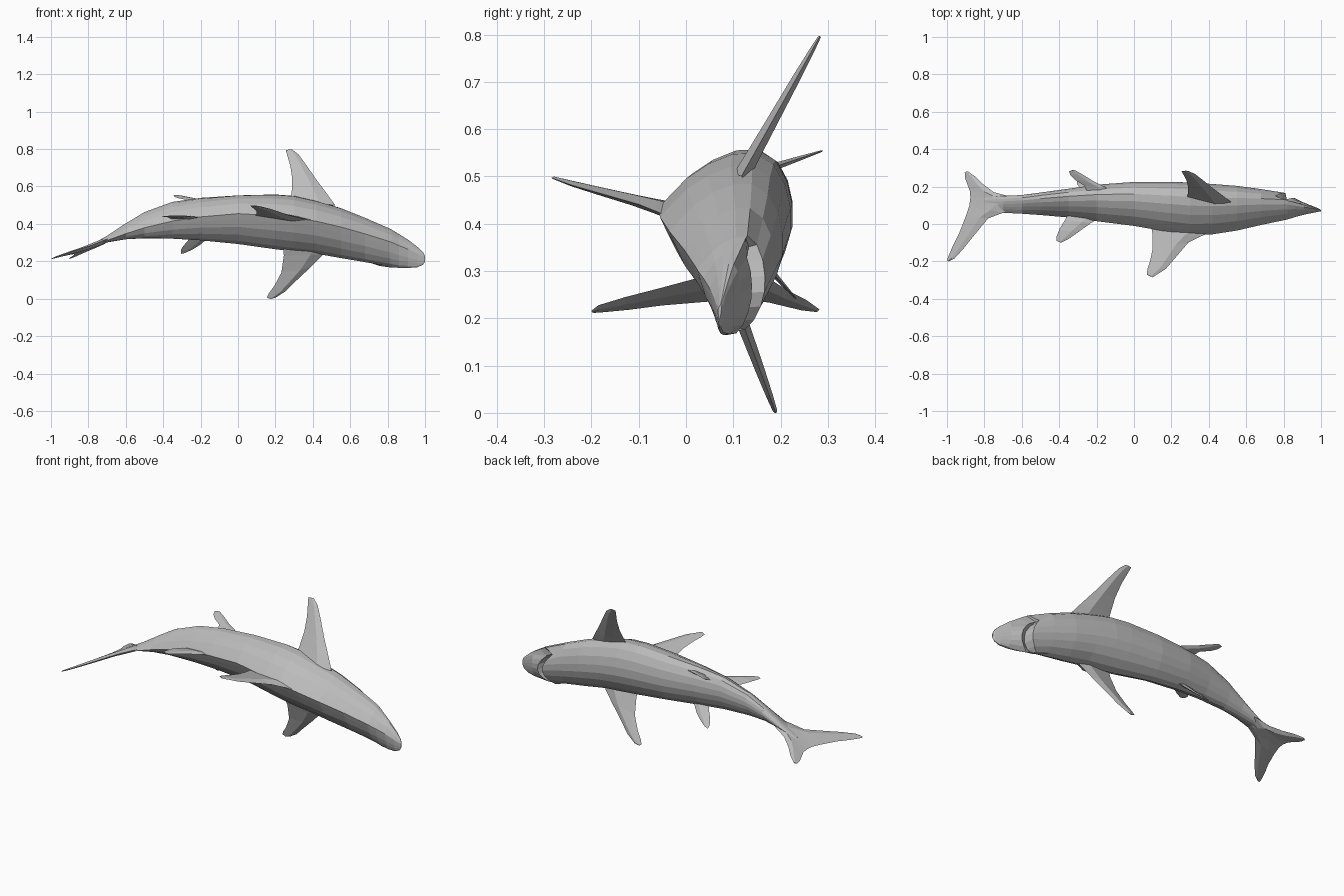
import bpy
import bmesh
from mathutils import Vector

cube = bpy.data.objects.get("Cube")
if cube:
    bpy.data.objects.remove(cube)

# One plain grey skin for the whole animal
grey = bpy.data.materials.new("grey_skin")
grey.use_nodes = True
COLOUR = (0.5, 0.5, 0.5, 1)
grey.diffuse_color = COLOUR
shader = next(n for n in grey.node_tree.nodes if n.type == "BSDF_PRINCIPLED")
shader.inputs["Base Color"].default_value = COLOUR
shader.inputs["Roughness"].default_value = 0.8


def loft(name, rings):
    """Skin a list of closed rings of points and cap both ends."""
    bm = bmesh.new()
    loops = [[bm.verts.new(p) for p in ring] for ring in rings]
    for a, b in zip(loops, loops[1:]):
        count = len(a)
        for i in range(count):
            j = (i + 1) % count
            bm.faces.new((a[i], a[j], b[j], b[i]))
    bm.faces.new(loops[0])
    bm.faces.new(loops[-1])
    bmesh.ops.recalc_face_normals(bm, faces=bm.faces)
    mesh = bpy.data.meshes.new(name)
    bm.to_mesh(mesh)
    bm.free()
    mesh.materials.append(grey)
    obj = bpy.data.objects.new(name, mesh)
    bpy.context.collection.objects.link(obj)
    return obj


# Body section: u runs from the back ridge (-1) to the belly (1), v is the half width
HALF = [(-1, 0), (-.86, .2), (-.65, .48), (-.35, .74), (-.02, .93),
        (.3, 1), (.6, .89), (.82, .63), (.95, .32), (1, 0)]
SECTION = HALF + [(u, -v) for u, v in HALF[-2:0:-1]]

# x, lowest z, highest z, back y, belly y, depth of mouth opening
STATIONS = [
    (-.8, .265, .28, .08, .14, 0), (-.7, .3, .335, .06, .15, 0),
    (-.6, .315, .4, .055, .155, 0), (-.5, .32, .46, .048, .168, 0),
    (-.35, .32, .517, .035, .188, 0), (-.2, .315, .542, .015, .21, 0),
    (0, .3, .56, -.01, .225, 0), (.2, .272, .565, -.045, .225, 0),
    (.3, .26, .557, -.058, .222, 0), (.42, .248, .53, -.055, .214, 0),
    (.55, .225, .492, -.035, .204, 0), (.68, .203, .44, -.005, .186, 0),
    (.81, .18, .382, .022, .166, 0), (.82, .178, .377, .024, .16, .05),
    (.86, .172, .352, .037, .138, 0), (.91, .17, .32, .05, .112, 0),
    (.96, .172, .28, .06, .092, 0), (.99, .185, .25, .066, .08, 0),
    (1, .2, .23, .068, .074, 0),
]


def body_ring(x, low, high, back, belly, mouth):
    """Teardrop section with a slight roll; the mouth arches back at its corners."""
    roll = min(.025, .025 + .08 * x) * min(1, (high - low) / .2)
    ring = []
    for u, v in SECTION:
        y = (back + belly) / 2 + u * (belly - back) / 2 + v * (high - low) * .07
        z = (low + high) / 2 + v * (high - low) / 2 - u * roll
        px = x
        if u > .5:
            y -= mouth * min(1, (u - .5) * 2.5)
            if .8 < x < .87:
                px -= .07 * v * v
        ring.append((px, y, z))
    return ring


loft("body", [body_ring(*s) for s in STATIONS])


def fin(name, pairs, place, normal, thick):
    """Thin lens-shaped blade; each pair is a leading and a trailing point, root to tip."""
    normal = Vector(normal).normalized()
    rings = []
    for i, (lead, trail) in enumerate(pairs):
        a, b = Vector(place(*lead)), Vector(place(*trail))
        half = thick * (1 - i / len(pairs)) / 2
        mid = a.lerp(b, .35)
        back = a.lerp(b, .7)
        rings.append([a, mid + normal * half, back + normal * half * .5, b,
                      back - normal * half * .5, mid - normal * half])
    loft(name, rings)


# Pectoral fins, outlined in x and z
fin("left_pectoral_fin",
    [((.52, .5), (.28, .5)), ((.48, .555), (.287, .57)), ((.42, .635), (.29, .64)),
     ((.365, .715), (.28, .71)), ((.325, .77), (.265, .76)), ((.29, .797), (.255, .795))],
    lambda x, z: (x, .145 + (z - .55) * .56, z), (0, 1, -.56), .034)
fin("right_pectoral_fin",
    [((.49, .29), (.24, .3)), ((.46, .24), (.245, .23)), ((.39, .17), (.232, .14)),
     ((.31, .095), (.195, .07)), ((.255, .04), (.165, .03)), ((.2, .005), (.155, .008)),
     ((.18, 0), (.165, .001))],
    lambda x, z: (x, .19 - z * .37, z), (0, 1, .37), .034)

# Back fins, outlined in x and y
fin("large_back_fin",
    [((.47, -.02), (.09, 0)), ((.36, -.065), (.1, -.06)), ((.29, -.1), (.1, -.13)),
     ((.23, -.17), (.088, -.19)), ((.17, -.24), (.072, -.24)), ((.1, -.285), (.068, -.27))],
    lambda x, y: (x, y, .43 - .1 * (x - .3) - .2 * (y + .05)), (.1, .2, 1), .035)
fin("small_back_fin",
    [((-.17, .04), (-.34, .07)), ((-.23, .005), (-.37, .02)), ((-.3, -.045), (-.4, -.03)),
     ((-.35, -.08), (-.415, -.07)), ((-.39, -.1), (-.415, -.09))],
    lambda x, y: (x, y, .44 - max(0, y) * .3), (0, 0, 1), .018)

# Pelvic fins
fin("left_pelvic_fin",
    [((-.12, .15), (-.24, .15)), ((-.15, .195), (-.265, .205)), ((-.22, .23), (-.315, .235)),
     ((-.27, .262), (-.34, .26)), ((-.32, .29), (-.347, .282))],
    lambda x, y: (x, y, .525 + (y - .2) * .33), (0, -.33, 1), .018)
fin("right_pelvic_fin",
    [((-.13, .37), (-.25, .37)), ((-.16, .325), (-.26, .32)), ((-.2, .29), (-.29, .285)),
     ((-.24, .265), (-.305, .262)), ((-.28, .246), (-.305, .24))],
    lambda x, z: (x, .18 + (.3 - z) * .9, z), (0, 1, .9), .018)


# Tail fin: two lobes lying in one tilted plane
def tail_plane(x, y):
    return x, y, .315 + .4256 * (x + .7) - .082 * (y - .1)


TAIL_NORMAL = (-.4256, .082, 1)
fin("long_tail_lobe",
    [((-.64, .1), (-.875, .14)), ((-.7, .06), (-.88, .1)), ((-.78, .03), (-.9, .04)),
     ((-.85, -.055), (-.935, -.05)), ((-.91, -.13), (-.97, -.12)),
     ((-.96, -.185), (-.995, -.18)), ((-.99, -.2), (-1, -.195))],
    tail_plane, TAIL_NORMAL, .03)
fin("short_tail_lobe",
    [((-.64, .1), (-.88, .1)), ((-.68, .152), (-.875, .14)), ((-.75, .17), (-.877, .175)),
     ((-.81, .215), (-.89, .21)), ((-.85, .255), (-.903, .245)), ((-.89, .282), (-.905, .275))],
    tail_plane, TAIL_NORMAL, .03)
